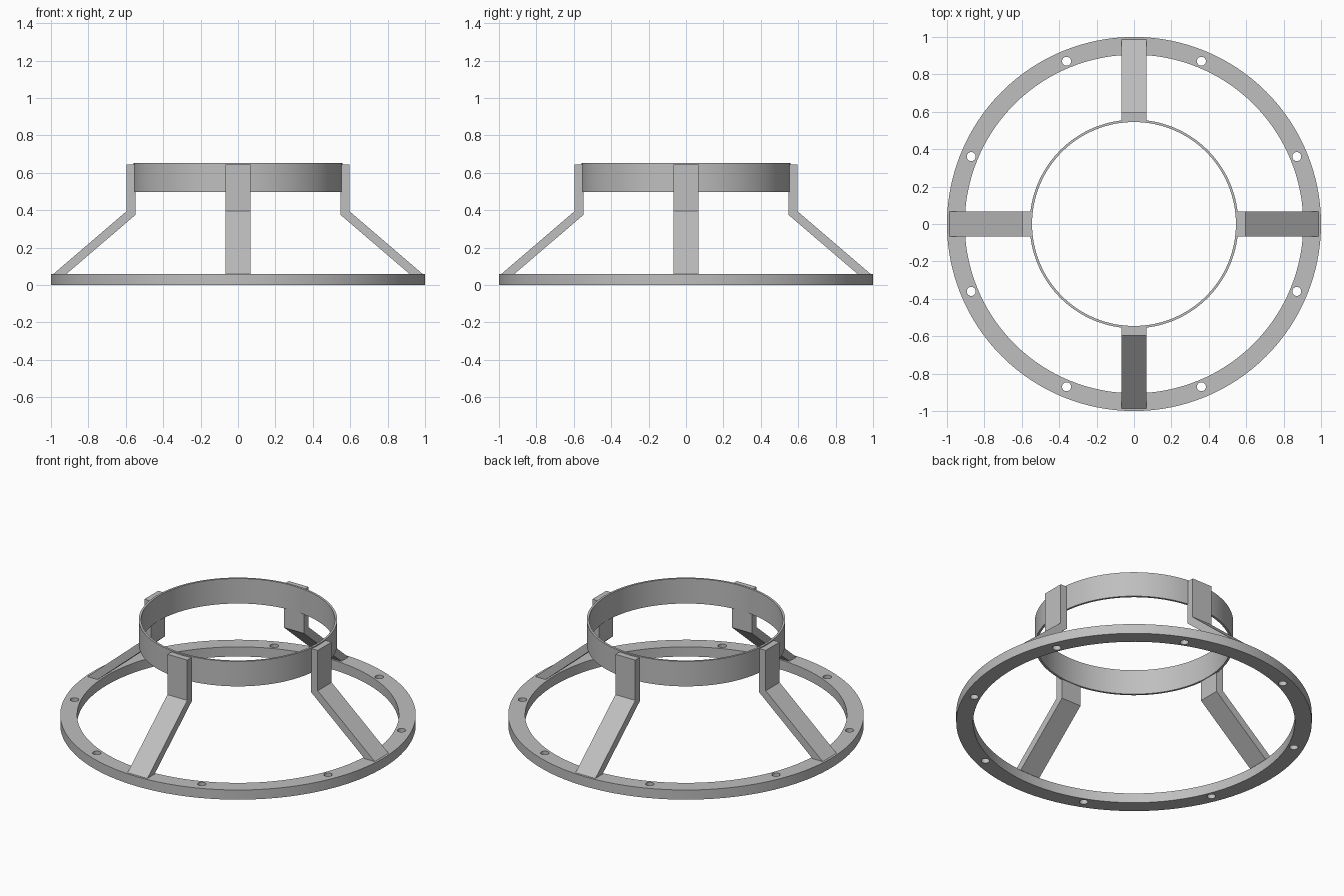
import bpy, bmesh
from math import pi, cos, sin
from mathutils import Matrix, Vector

cube = bpy.data.objects.get("Cube")
if cube:
    bpy.data.objects.remove(cube, do_unlink=True)

grey = bpy.data.materials.new("plain_grey")
grey.use_nodes = True
colour = (0.52, 0.52, 0.52, 1)
grey.diffuse_color = colour
grey.node_tree.nodes["Principled BSDF"].inputs["Base Color"].default_value = colour


def make_object(name, bm, smooth=False):
    bmesh.ops.recalc_face_normals(bm, faces=bm.faces)
    mesh = bpy.data.meshes.new(name)
    bm.to_mesh(mesh)
    bm.free()
    mesh.materials.append(grey)
    obj = bpy.data.objects.new(name, mesh)
    bpy.context.collection.objects.link(obj)
    if smooth:
        bpy.ops.object.select_all(action="DESELECT")
        obj.select_set(True)
        bpy.context.view_layer.objects.active = obj
        bpy.ops.object.shade_smooth_by_angle(angle=pi / 6)
    return obj


def ring(name, inner, outer, bottom, top, segments=128):
    """Rectangular section swept round the z axis."""
    bm = bmesh.new()
    section = [(inner, bottom), (outer, bottom), (outer, top), (inner, top)]
    loops = []
    for i in range(segments):
        a = 2 * pi * i / segments
        loops.append([bm.verts.new((r * cos(a), r * sin(a), z)) for r, z in section])
    for i in range(segments):
        p, q = loops[i], loops[(i + 1) % segments]
        for j in range(4):
            k = (j + 1) % 4
            bm.faces.new((p[j], q[j], q[k], p[k]))
    return make_object(name, bm, smooth=True)


# Base flange and upper collar
base = ring("base_ring", 0.905, 1.0, 0, 0.06)
ring("upper_ring", 0.545, 0.558, 0.497, 0.652)

# Eight bolt holes through the flange
bm = bmesh.new()
for i in range(8):
    a = pi / 8 + i * pi / 4
    place = Matrix.Translation((0.942 * cos(a), 0.942 * sin(a), 0.03))
    bmesh.ops.create_cone(bm, cap_ends=True, segments=24, radius1=0.024,
                          radius2=0.024, depth=0.2, matrix=place)
cutter = make_object("bolt_hole_cutter", bm)
cutter.hide_render = True
cutter.hide_viewport = True
cutter.display_type = "WIRE"
holes = base.modifiers.new("bolt_holes", "BOOLEAN")
holes.operation = "DIFFERENCE"
holes.solver = "EXACT"
holes.object = cutter

# Four bent straps joining the flange to the collar
profile = [(0.549, 0.645), (0.595, 0.645), (0.595, 0.395),
           (0.986, 0.06), (0.916, 0.06), (0.549, 0.374)]
names = ["left_strap", "back_strap", "right_strap", "front_strap"]
for i, name in enumerate(names):
    bm = bmesh.new()
    face = bm.faces.new([bm.verts.new((r, -0.068, z)) for r, z in profile])
    solid = bmesh.ops.extrude_face_region(bm, geom=[face])
    verts = [v for v in solid["geom"] if isinstance(v, bmesh.types.BMVert)]
    bmesh.ops.translate(bm, verts=verts, vec=Vector((0, 0.136, 0)))
    bmesh.ops.rotate(bm, verts=bm.verts, matrix=Matrix.Rotation(i * pi / 2, 3, "Z"))
    make_object(name, bm)
